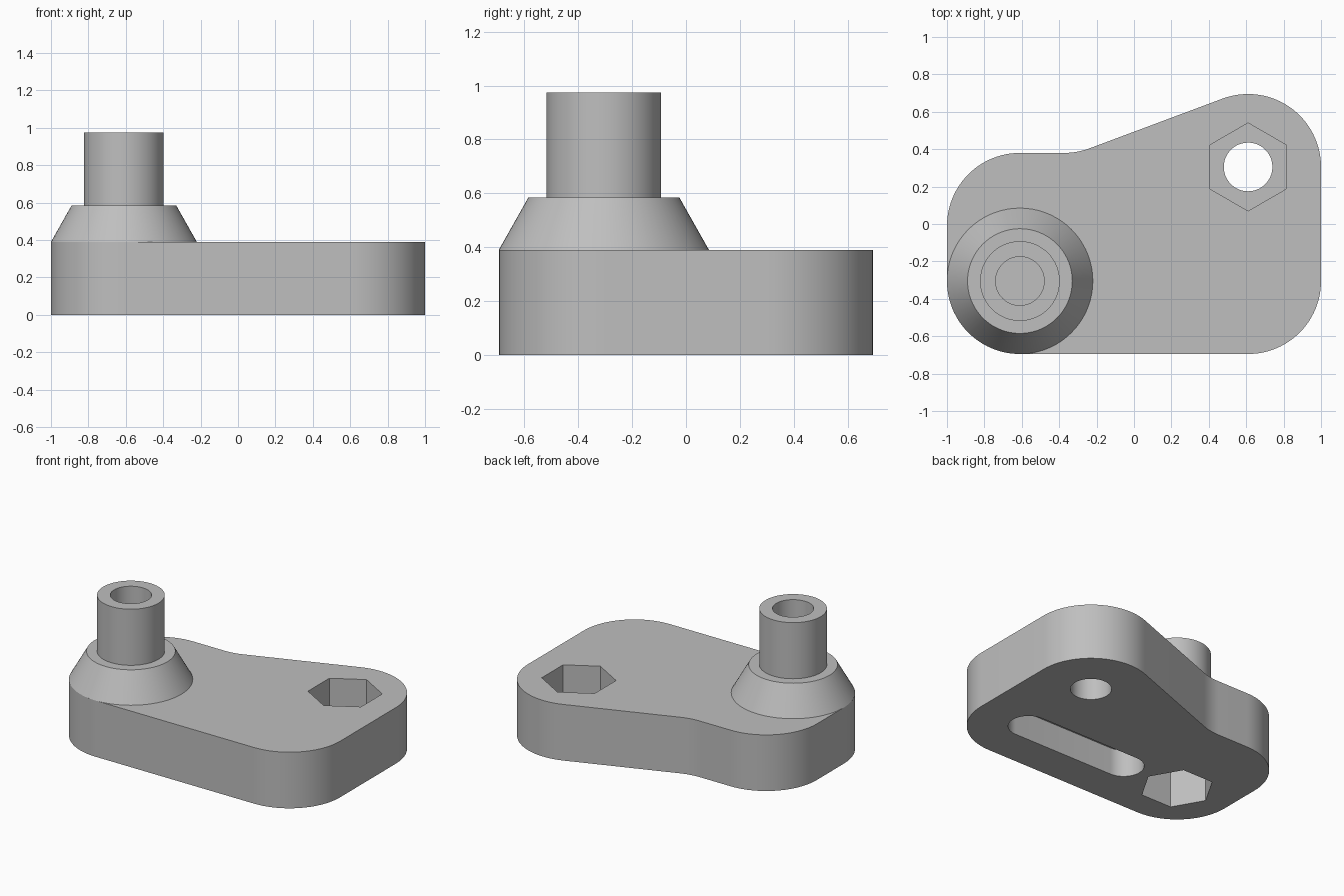
import bpy, bmesh
from math import cos, sin, pi, radians

cube = bpy.data.objects.get("Cube")
if cube:
    bpy.data.objects.remove(cube, do_unlink=True)

grey = bpy.data.materials.new("plain grey")
grey.use_nodes = True
COLOUR = (0.52, 0.52, 0.52, 1)
grey.diffuse_color = COLOUR
grey.node_tree.nodes["Principled BSDF"].inputs["Base Color"].default_value = COLOUR

R = 0.39          # corner radius, also the plate thickness
BORE = 0.13       # radius of the round holes
NUT = 0.235       # corner radius of the hexagonal pockets
PIVOT = (-0.61, -0.305)
HANDLE = (0.61, 0.305)


def arc(centre, radius, start, end, steps=24):
    angles = [radians(start + (end - start) * i / steps) for i in range(steps + 1)]
    return [(centre[0] + radius * cos(a), centre[1] + radius * sin(a)) for a in angles]


def finish(name, bm):
    bmesh.ops.remove_doubles(bm, verts=bm.verts, dist=1e-5)
    bmesh.ops.recalc_face_normals(bm, faces=bm.faces)
    mesh = bpy.data.meshes.new(name)
    bm.to_mesh(mesh)
    bm.free()
    mesh.materials.append(grey)
    obj = bpy.data.objects.new(name, mesh)
    bpy.context.collection.objects.link(obj)
    return obj


def prism(name, outline, z0, z1):
    bm = bmesh.new()
    face = bm.faces.new([bm.verts.new((x, y, z0)) for x, y in outline])
    top = bmesh.ops.extrude_face_region(bm, geom=[face], use_keep_orig=True)["geom"]
    verts = [g for g in top if isinstance(g, bmesh.types.BMVert)]
    bmesh.ops.translate(bm, verts=verts, vec=(0, 0, z1 - z0))
    return finish(name, bm)


def lathe(name, centre, profile, steps=72):
    bm = bmesh.new()
    verts = [bm.verts.new((centre[0] + r, centre[1], z)) for r, z in profile]
    edges = [bm.edges.new(pair) for pair in zip(verts, verts[1:])]
    bmesh.ops.spin(bm, geom=verts + edges, cent=(*centre, 0), axis=(0, 0, 1),
                   angle=2 * pi, steps=steps)
    return finish(name, bm)


def smooth(obj):
    bpy.ops.object.select_all(action="DESELECT")
    obj.select_set(True)
    bpy.context.view_layer.objects.active = obj
    bpy.ops.object.shade_smooth_by_angle(angle=radians(25))


# Base plate: rounded corners with a slanted back edge
outline = (arc(PIVOT, R, 180, 270)
           + arc((0.61, -0.305), R, 270, 360)
           + arc(HANDLE, R, 0, 110.5)
           + arc((-0.374, 0.77), R, 290.5, 270, 8)
           + arc((-0.61, -0.01), R, 90, 180))
plate = prism("base_plate", outline, 0, R)

# Cutters: nut pockets, through hole and the blind slot underneath
slot = arc((0.61, -0.305), BORE, -90, 90) + arc((-0.17, -0.305), BORE, 90, 270)
cutters = [
    prism("top_nut_cutter", arc(HANDLE, NUT, 30, 330, 5), 0.15, 0.6),
    prism("through_hole_cutter", arc(HANDLE, BORE, 0, 355, 71), -0.2, 0.3),
    prism("bottom_nut_cutter", arc(PIVOT, NUT, 0, 300, 5), -0.2, 0.36),
    prism("slot_cutter", slot, -0.2, 0.19),
]
for cutter in cutters:
    cutter.hide_render = True
    bpy.context.view_layer.objects.active = plate
    mod = plate.modifiers.new(cutter.name, "BOOLEAN")
    mod.operation = "DIFFERENCE"
    mod.solver = "EXACT"
    mod.object = cutter
    bpy.ops.object.modifier_apply(modifier=mod.name)
    bpy.data.objects.remove(cutter, do_unlink=True)
smooth(plate)

# Conical boss carrying a hollow post
post = lathe("boss_and_post", PIVOT, [
    (0, 0.37), (0.38, 0.37), (R, R), (0.28, 0.585), (0.213, 0.585),
    (0.213, 0.975), (BORE, 0.975), (BORE, 0.41), (0, 0.41)])
smooth(post)
